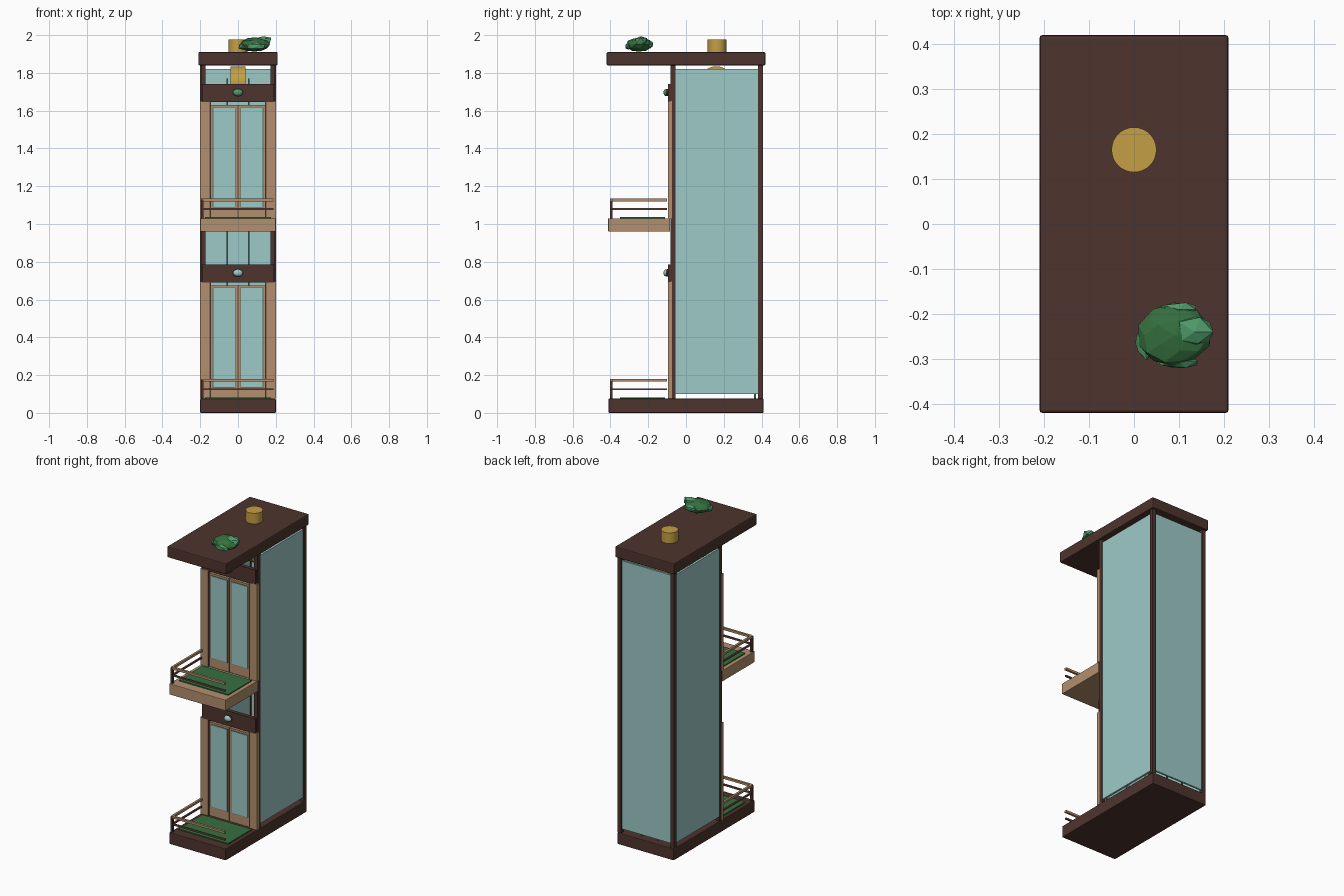
import bpy, bmesh, math, random
from mathutils import Matrix, Vector

old = bpy.data.objects.get("Cube")
if old:
    bpy.data.objects.remove(old, do_unlink=True)


def material(name, hexcode):
    # Convert an sRGB hex code to linear colour
    srgb = [int(hexcode[i:i + 2], 16) / 255 for i in (0, 2, 4)]
    rgba = [((c + 0.055) / 1.055) ** 2.4 if c > 0.04 else c / 12.92 for c in srgb] + [1]
    m = bpy.data.materials.new(name)
    m.use_nodes = True
    m.diffuse_color = rgba
    m.node_tree.nodes["Principled BSDF"].inputs["Base Color"].default_value = rgba
    return m


BROWN = material("dark brown", "4E342E")
TAN = material("tan wood", "B38F6E")
RAIL = material("mid brown", "6D4C41")
GLASS = material("pale teal glass", "9CCAC6")
GOLD = material("brass", "C4A045")
MOSS = material("dark green", "35703E")
LEAF = material("leaf green", "4F9A6A")
STEEL = material("dark teal steel", "4F7470")


def finish(name, bm, mat, smooth=False):
    me = bpy.data.meshes.new(name)
    bm.to_mesh(me)
    bm.free()
    me.materials.append(mat)
    ob = bpy.data.objects.new(name, me)
    bpy.context.collection.objects.link(ob)
    if smooth:
        bpy.ops.object.select_all(action="DESELECT")
        ob.select_set(True)
        bpy.context.view_layer.objects.active = ob
        bpy.ops.object.shade_smooth_by_angle(angle=math.radians(35))
    return ob


def box(name, x, y, z, mat, bevel=0):
    # Each of x, y, z is a (low, high) range
    bm = bmesh.new()
    size = [r[1] - r[0] for r in (x, y, z)]
    mid = [(r[0] + r[1]) / 2 for r in (x, y, z)]
    bmesh.ops.create_cube(bm, size=1, matrix=Matrix.Translation(mid) @ Matrix.Diagonal(size + [1]))
    ob = finish(name, bm, mat)
    if bevel:
        mod = ob.modifiers.new("edge", "BEVEL")
        mod.width, mod.segments = bevel, 2
    return ob


def drum(name, centre, radius, depth, mat, axis="Z"):
    bm = bmesh.new()
    turn = Matrix.Rotation(math.pi / 2, 4, "Y") if axis == "X" else Matrix()
    bmesh.ops.create_cone(bm, cap_ends=True, segments=32, radius1=radius, radius2=radius,
                          depth=depth, matrix=Matrix.Translation(centre) @ turn)
    return finish(name, bm, mat, True)


def ball(name, centre, radii, mat):
    bm = bmesh.new()
    bmesh.ops.create_uvsphere(bm, u_segments=16, v_segments=10, radius=1,
                              matrix=Matrix.Translation(centre) @ Matrix.Diagonal((*radii, 1)))
    return finish(name, bm, mat, True)


def clump(name, centre, radii, mat, seed, detail=2, jitter=0.15):
    # Faceted foliage lump
    rng = random.Random(seed)
    bm = bmesh.new()
    bmesh.ops.create_icosphere(bm, subdivisions=detail, radius=1)
    for v in bm.verts:
        v.co *= 1 + rng.uniform(-jitter, jitter)
        v.co = Vector(centre) + Vector(a * b for a, b in zip(v.co, radii))
    return finish(name, bm, mat)


def span(a, b, side):
    return tuple(sorted((a * side, b * side)))


# Base and roof slabs
box("base_slab", (-0.2, 0.2), (-0.41, 0.41), (0, 0.075), BROWN, 0.004)
box("roof_slab", (-0.21, 0.21), (-0.42, 0.42), (1.84, 1.91), BROWN, 0.006)

# Shaft posts, glass walls and guide rails
for side, label in ((1, "left"), (-1, "right")):
    box(f"front_post_{label}", span(0.172, 0.197, side), (-0.082, -0.055), (0.075, 1.84), BROWN)
    box(f"back_post_{label}", span(0.175, 0.2, side), (0.382, 0.407), (0.075, 1.84), BROWN)
    box(f"side_glass_{label}", span(0.182, 0.194, side), (-0.06, 0.386), (0.1, 1.82), GLASS)
    box(f"guide_rail_{label}", span(0.052, 0.06, side), (0.36, 0.37), (0.075, 1.77), STEEL)
box("back_glass", (-0.178, 0.178), (0.388, 0.4), (0.1, 1.82), GLASS)

# Hoist pulley and roof cap
drum("hoist_pulley", (0, 0.16, 1.745), 0.09, 0.08, GOLD, "X")
drum("roof_cap", (0, 0.165, 1.943), 0.05, 0.07, GOLD)


def landing(floor, label, lamp):
    top = floor + 0.62
    # Door jambs, sliding panels and panes
    for side, s in ((1, "left"), (-1, "right")):
        box(f"{label}_jamb_{s}", span(0.15, 0.2, side), (-0.095, -0.075), (floor, top), TAN)
        box(f"{label}_jamb_trim_{s}", span(0.144, 0.15, side), (-0.093, -0.07), (floor, top), RAIL)
        box(f"{label}_door_{s}", span(0.003, 0.144, side), (-0.085, -0.068),
            (floor, top - 0.02), TAN)
        box(f"{label}_pane_trim_{s}", span(0.012, 0.134, side), (-0.087, -0.066),
            (floor + 0.058, top - 0.032), STEEL)
        box(f"{label}_pane_{s}", span(0.015, 0.131, side), (-0.089, -0.064),
            (floor + 0.061, top - 0.035), GLASS)
    box(f"{label}_door_seam", (-0.003, 0.003), (-0.08, -0.07), (floor, top - 0.02), RAIL)
    # Header with indicator lamp
    box(f"{label}_header", (-0.19, 0.19), (-0.095, -0.07), (top - 0.005, top + 0.09), BROWN)
    ball(f"{label}_lamp_socket", (0, -0.098, top + 0.046), (0.027, 0.012, 0.02), BROWN)
    ball(f"{label}_lamp", (0, -0.106, top + 0.046), (0.025, 0.013, 0.018), lamp)
    # Mat
    box(f"{label}_mat", (-0.175, 0.175), (-0.35, -0.11), (floor - 0.002, floor + 0.006), MOSS)
    # Corner railing along the front and right edges
    box(f"{label}_rail_post", (-0.196, -0.182), (-0.402, -0.388), (floor, floor + 0.1), BROWN)
    for height, r, mat, kind in ((0.097, 0.007, TAN, "hand"), (0.05, 0.005, RAIL, "mid")):
        z = (floor + height - r, floor + height + r)
        box(f"{label}_{kind}_rail_front", (-0.189, 0.187), (-0.395 - r, -0.395 + r), z, mat)
        box(f"{label}_{kind}_rail_side", (-0.189 - r, -0.189 + r), (-0.395, -0.1), z, mat)


landing(0.075, "lower", GLASS)
landing(1.03, "upper", LEAF)
box("balcony_slab", (-0.2, 0.2), (-0.412, -0.084), (0.96, 1.03), TAN, 0.003)

# Rooftop shrub
clump("shrub_core", (0.09, -0.248, 1.95), (0.08, 0.07, 0.038), MOSS, 3, 2, 0.07)
clump("shrub_tuft_high", (0.135, -0.24, 1.972), (0.04, 0.036, 0.026), LEAF, 5, 1, 0.2)
clump("shrub_tuft_side", (0.022, -0.265, 1.94), (0.02, 0.038, 0.02), LEAF, 8, 1, 0.2)
clump("shrub_tuft_back", (0.1, -0.19, 1.95), (0.05, 0.016, 0.022), LEAF, 11, 1, 0.2)
clump("shrub_tuft_front", (0.1, -0.305, 1.94), (0.05, 0.016, 0.02), LEAF, 14, 1, 0.2)
